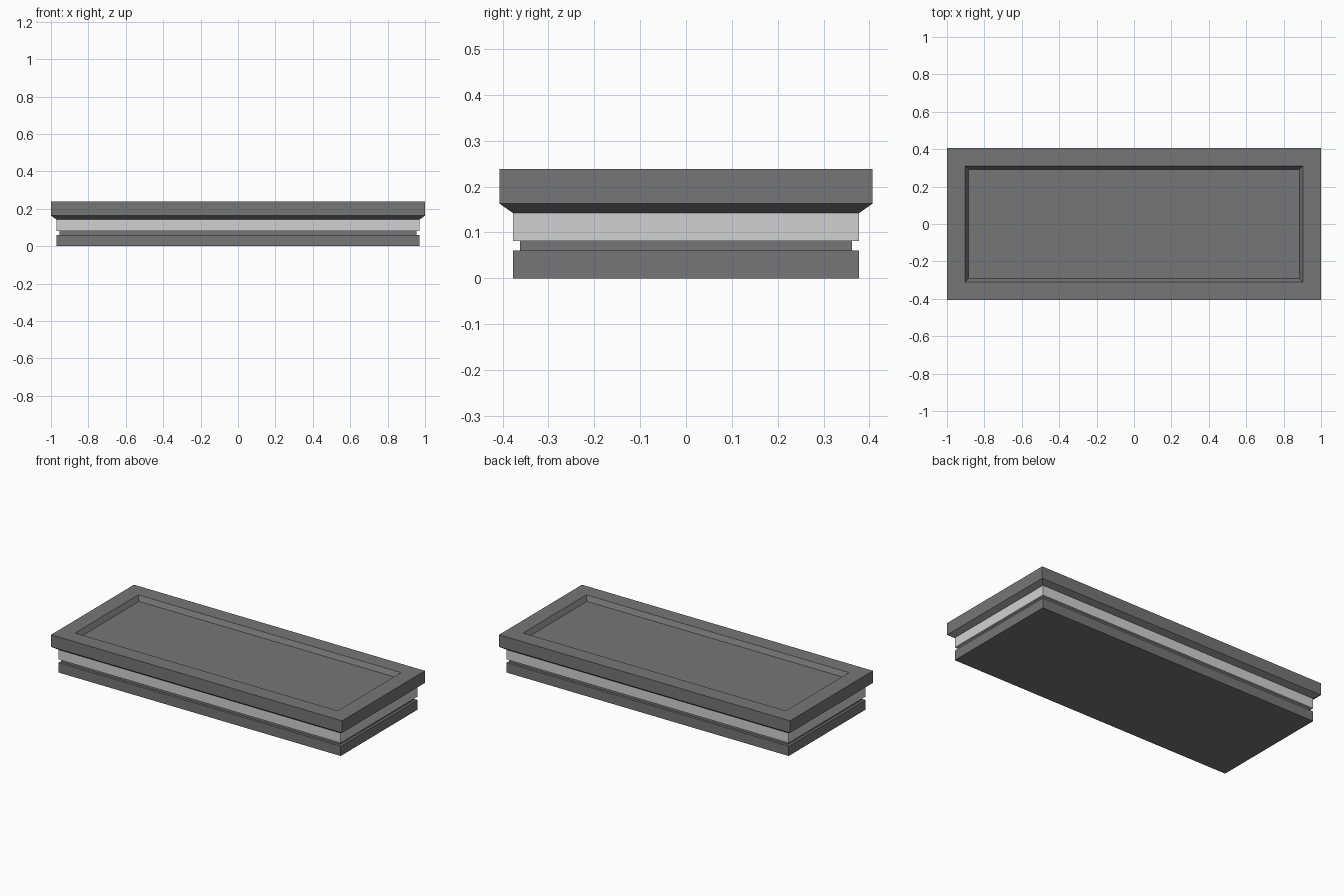
import bpy
import bmesh

cube = bpy.data.objects.get("Cube")
if cube:
    bpy.data.objects.remove(cube, do_unlink=True)


def material(name, value):
    m = bpy.data.materials.new(name)
    m.use_nodes = True
    color = (value, value, value, 1)
    m.diffuse_color = color
    m.node_tree.nodes["Principled BSDF"].inputs["Base Color"].default_value = color
    return m


dark = material("dark_grey", 0.18)
light = material("light_grey", 0.64)

# Half sizes of the slab edge; every step is an equal inset from it
HALF_X, HALF_Y = 1.0, 0.407


def stepped_part(name, profile, mat, cap_bottom=False, cap_top=False):
    """Loft rectangles given as (inset, height) pairs."""
    bm = bmesh.new()
    rings = []
    for inset, z in profile:
        x, y = HALF_X - inset, HALF_Y - inset
        corners = ((-x, -y), (x, -y), (x, y), (-x, y))
        rings.append([bm.verts.new((a, b, z)) for a, b in corners])
    for low, high in zip(rings, rings[1:]):
        for i in range(4):
            j = (i + 1) % 4
            bm.faces.new((low[i], low[j], high[j], high[i]))
    if cap_bottom:
        bm.faces.new(reversed(rings[0]))
    if cap_top:
        bm.faces.new(rings[-1])
    mesh = bpy.data.meshes.new(name)
    bm.to_mesh(mesh)
    bm.free()
    mesh.materials.append(mat)
    obj = bpy.data.objects.new(name, mesh)
    bpy.context.collection.objects.link(obj)
    return obj


BODY, GROOVE = 0.03, 0.045

# Plinth with its top ledge
stepped_part("base_plinth", [(BODY, 0), (BODY, 0.061), (GROOVE, 0.061)],
             dark, cap_bottom=True)
# Recessed groove
stepped_part("groove", [(GROOVE, 0.061), (GROOVE, 0.081)], dark)
# Pale band with its lower ledge
stepped_part("light_band", [(GROOVE, 0.081), (BODY, 0.081), (BODY, 0.142)], light)
# Overhanging slab: chamfer, edge, flat rim, sloped recess wall and floor
stepped_part("top_slab", [(BODY, 0.142), (0, 0.163), (0, 0.238),
                          (0.097, 0.238), (0.115, 0.209)],
             dark, cap_top=True)
